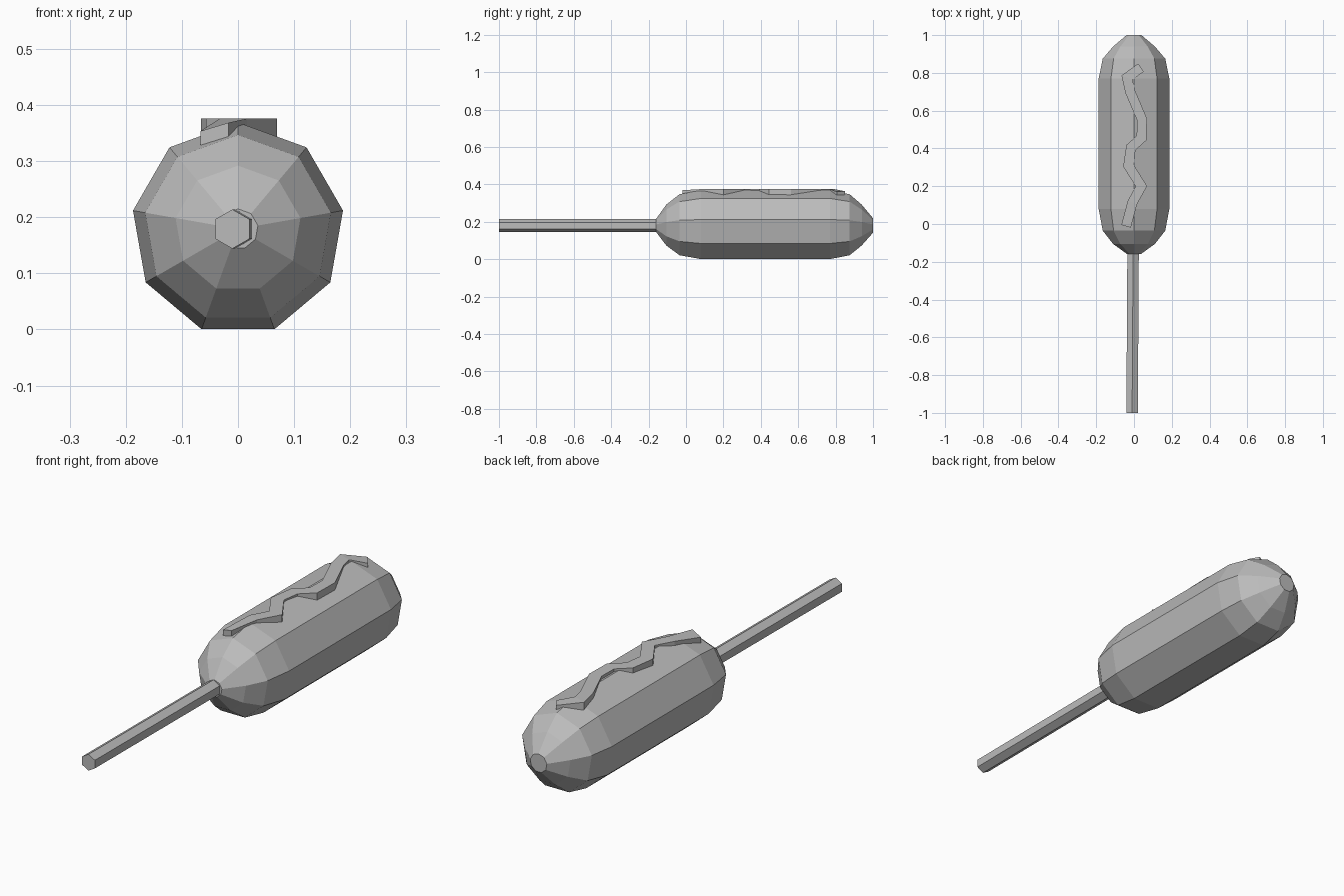
import bpy, bmesh, math
from mathutils import Vector

cube = bpy.data.objects.get("Cube")
if cube:
    bpy.data.objects.remove(cube, do_unlink=True)

grey = bpy.data.materials.new("plain_grey")
grey.use_nodes = True
grey.diffuse_color = (0.5, 0.5, 0.5, 1)
grey.node_tree.nodes["Principled BSDF"].inputs["Base Color"].default_value = (0.5, 0.5, 0.5, 1)


def loft(name, rings):
    """Skin a row of equal-sized point loops and cap both ends."""
    bm = bmesh.new()
    loops = [[bm.verts.new(p) for p in ring] for ring in rings]
    n = len(loops[0])
    for a, b in zip(loops, loops[1:]):
        for i in range(n):
            j = (i + 1) % n
            bm.faces.new((a[i], a[j], b[j], b[i]))
    bm.faces.new(loops[0])
    bm.faces.new(loops[-1])
    bmesh.ops.recalc_face_normals(bm, faces=bm.faces)
    mesh = bpy.data.meshes.new(name)
    bm.to_mesh(mesh)
    bm.free()
    mesh.materials.append(grey)
    obj = bpy.data.objects.new(name, mesh)
    bpy.context.collection.objects.link(obj)
    return obj


def ring(x, y, z, radius, sides):
    """Regular polygon across y with one corner pointing up."""
    angles = [math.pi / 2 + math.tau * i / sides for i in range(sides)]
    return [(x + radius * math.cos(a), y, z + radius * math.sin(a)) for a in angles]


# Battered body: nine-sided capsule
AXIS = 0.179
profile = [(-0.16, 0.036), (-0.105, 0.113), (-0.035, 0.168), (0.08, 0.19),
           (0.77, 0.19), (0.875, 0.168), (0.94, 0.112), (1.0, 0.04)]
loft("batter_body", [ring(0, y, AXIS, r, 9) for y, r in profile])

# Six-sided stick, very slightly askew
loft("stick", [ring(-0.01, -1.0, AXIS, 0.035, 6), ring(-0.004, 0.0, AXIS, 0.035, 6)])

# Zigzag sauce ribbon: x, y, top height, sideways tilt
path = [(-0.042, -0.012, 0.361, 0.3), (-0.008, 0.115, 0.376, 0), (0.039, 0.2, 0.376, 0),
        (-0.03, 0.31, 0.376, 0), (-0.016, 0.405, 0.376, 0), (0.04, 0.455, 0.376, 0),
        (0.042, 0.555, 0.376, 0), (-0.02, 0.70, 0.376, 0), (-0.037, 0.775, 0.376, 0),
        (0.037, 0.828, 0.362, -0.1)]
HALF_WIDTH, THICKNESS = 0.026, 0.033
points = [Vector(p[:2]) for p in path]
sections = []
for i, (x, y, top, tilt) in enumerate(path):
    before = (points[i] - points[max(i - 1, 0)]).normalized()
    after = (points[min(i + 1, len(points) - 1)] - points[i]).normalized()
    along = (before + after).normalized()
    side = Vector((along.y, -along.x))
    lead = after if after.length else before
    # Widen the corners so the ribbon keeps its width
    side *= HALF_WIDTH / max(0.75, along.dot(lead))
    dz = side.x * tilt
    sections.append([(x - side.x, y - side.y, top - dz),
                     (x + side.x, y + side.y, top + dz),
                     (x + side.x, y + side.y, top + dz - THICKNESS),
                     (x - side.x, y - side.y, top - dz - THICKNESS)])
loft("sauce_ribbon", sections)
